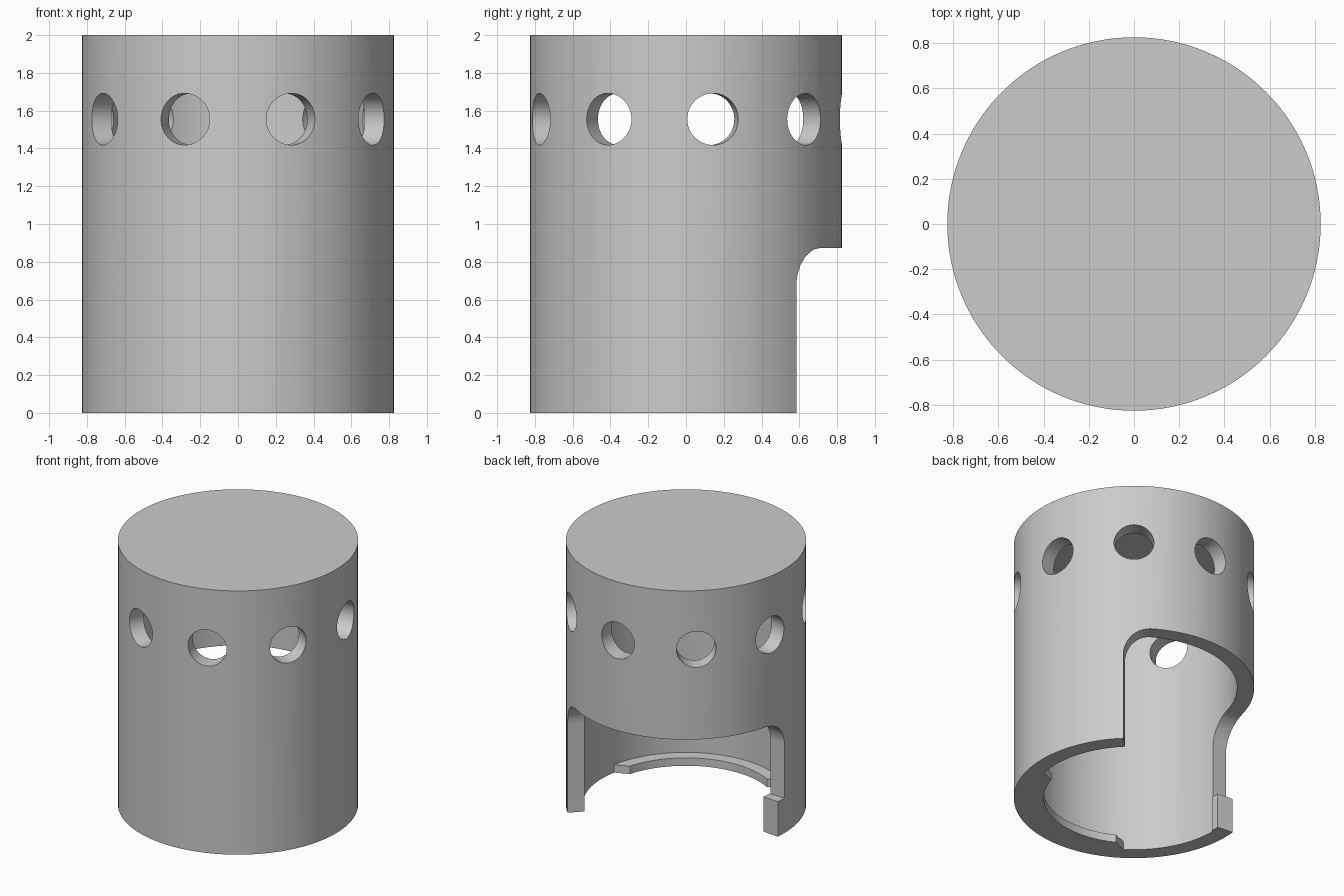
import bpy, bmesh, math
from math import sin, cos, radians, pi

if "Cube" in bpy.data.objects:
    bpy.data.objects.remove(bpy.data.objects["Cube"])

R, R_IN, H, CEIL = 0.826, 0.709, 2.0, 1.88

grey = bpy.data.materials.new("plain grey")
grey.diffuse_color = (0.6, 0.6, 0.6, 1)
grey.use_nodes = True
grey.node_tree.nodes["Principled BSDF"].inputs["Base Color"].default_value = grey.diffuse_color


def finish(name, bm):
    bmesh.ops.recalc_face_normals(bm, faces=bm.faces)
    me = bpy.data.meshes.new(name)
    bm.to_mesh(me)
    bm.free()
    me.materials.append(grey)
    ob = bpy.data.objects.new(name, me)
    bpy.context.collection.objects.link(ob)
    return ob


def cylinder(name, r, z0, z1, segs=128):
    bm = bmesh.new()
    bmesh.ops.create_cone(bm, cap_ends=True, segments=segs, radius1=r, radius2=r, depth=z1 - z0)
    bmesh.ops.translate(bm, verts=bm.verts, vec=(0, 0, (z0 + z1) / 2))
    return finish(name, bm)


def loft(name, sections):
    """Join four-cornered sections of (radius, degrees, z) into a closed solid."""
    bm = bmesh.new()
    rings = [[bm.verts.new((r * cos(radians(a)), r * sin(radians(a)), z)) for r, a, z in s]
             for s in sections]
    for p, q in zip(rings, rings[1:]):
        for i in range(4):
            j = (i + 1) % 4
            bm.faces.new((p[i], p[j], q[j], q[i]))
    bm.faces.new(rings[0])
    bm.faces.new(rings[-1])
    return finish(name, bm)


def cut(target, cutter):
    mod = target.modifiers.new("cut", 'BOOLEAN')
    mod.operation = 'DIFFERENCE'
    mod.solver = 'EXACT'
    mod.object = cutter
    bpy.context.view_layer.objects.active = target
    bpy.ops.object.modifier_apply(modifier=mod.name)
    bpy.data.objects.remove(cutter)


def smooth(ob):
    bpy.ops.object.select_all(action='DESELECT')
    ob.select_set(True)
    bpy.context.view_layer.objects.active = ob
    bpy.ops.object.shade_smooth_by_angle(angle=radians(30))


# Hollow cup, closed at the top
body = cylinder("body", R, 0, H)
cut(body, cylinder("cavity", R_IN, -0.2, CEIL))

# Side opening from 45 to 180 degrees with rounded upper corners
A0, A1, TOP, RZ, RA = 45, 180, 0.872, 0.2, 14
corner = [(RA * (1 - cos(t)), TOP - RZ + RZ * sin(t)) for t in (i * pi / 24 for i in range(13))]
outline = [(A0 + a, z) for a, z in corner]
n = 40
outline += [(A0 + RA + (A1 - A0 - 2 * RA) * i / n, TOP) for i in range(1, n)]
outline += [(A1 - a, z) for a, z in reversed(corner)]
cut(body, loft("opening", [[(0.5, a, -0.1), (1, a, -0.1), (1, a, z), (0.5, a, z)]
                           for a, z in outline]))

# Nine round holes, one facing straight back
for k in range(9):
    hole = cylinder("hole", 0.137, 0.4, 1.1, 48)
    hole.rotation_euler = (0, pi / 2, radians(90 + 40 * k))
    hole.location.z = 1.555
    bpy.context.view_layer.update()
    cut(body, hole)
smooth(body)

# Small stop block at one foot of the opening
block = loft("stop_block", [[(R_IN - 0.01, a, 0), (R, a, 0), (R, a, 0.265), (R_IN - 0.01, a, 0.265)]
                            for a in (174.8, 177.4, 180)])
smooth(block)

# Inner lip opposite the opening, its ends cut along one straight line
R_LIP, CHORD, MID = 0.62, 0.39, -67.5
out_half = math.degrees(math.acos(CHORD / R_IN))
in_half = math.degrees(math.acos(CHORD / R_LIP))
sections = []
for i in range(41):
    u = i / 20 - 1
    ai, ao = MID + u * in_half, MID + u * out_half
    sections.append([(R_LIP, ai, 0), (R_IN, ao, 0), (R_IN, ao, 0.06), (R_LIP, ai, 0.06)])
smooth(loft("inner_lip", sections))
